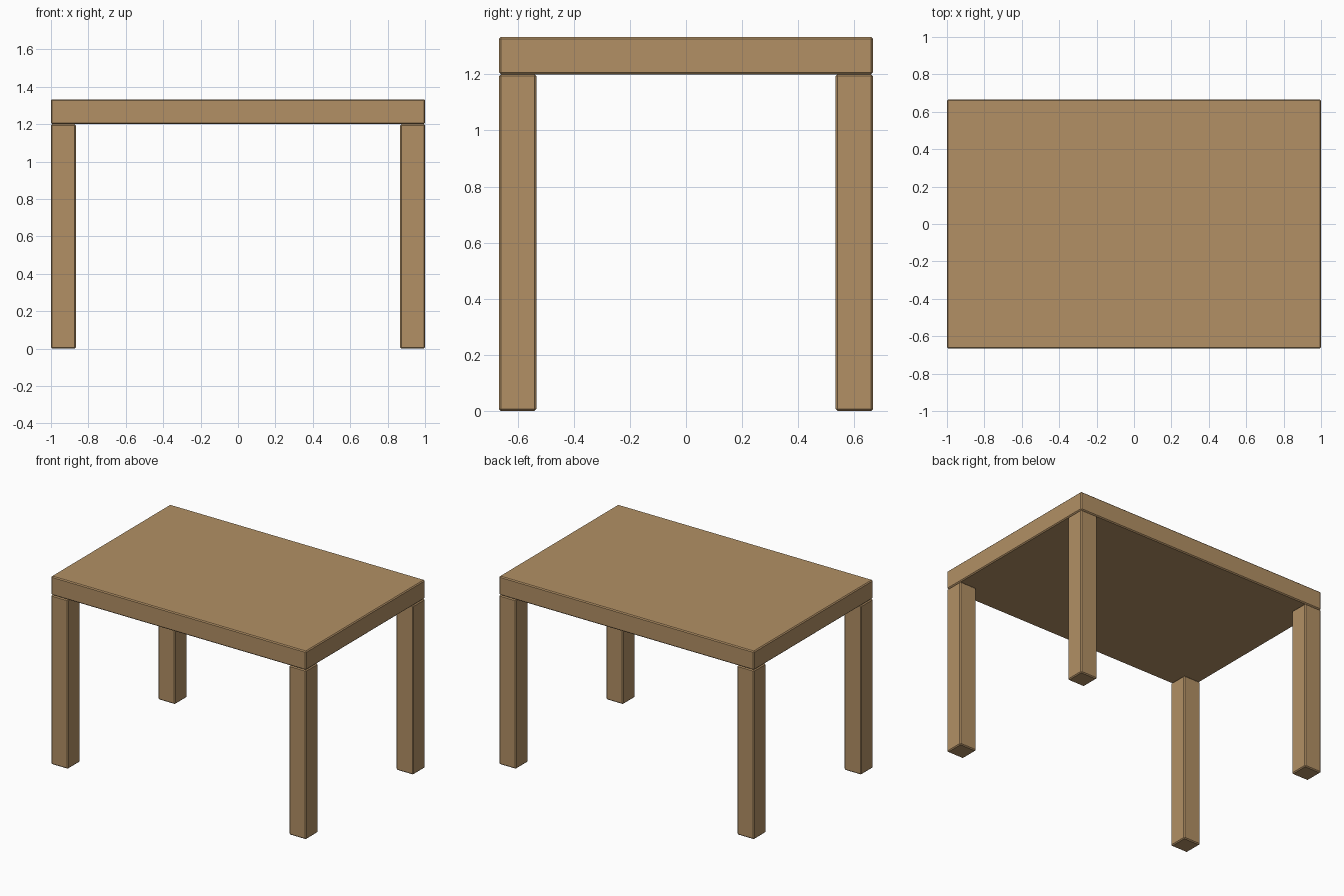
import bpy, bmesh

if "Cube" in bpy.data.objects:
    bpy.data.objects.remove(bpy.data.objects["Cube"])

wood = bpy.data.materials.new("light wood")
wood.diffuse_color = (0.445, 0.278, 0.129, 1)
wood.use_nodes = True
wood.node_tree.nodes["Principled BSDF"].inputs["Base Color"].default_value = wood.diffuse_color


def box(name, center, size, bevel=0.0067):
    """Box with narrow single-segment chamfers."""
    bm = bmesh.new()
    bmesh.ops.create_cube(bm, size=1)
    bmesh.ops.scale(bm, vec=size, verts=bm.verts)
    bmesh.ops.bevel(bm, geom=bm.edges[:], offset=bevel, segments=1,
                    affect='EDGES', profile=0.5)
    bmesh.ops.translate(bm, vec=center, verts=bm.verts)
    mesh = bpy.data.meshes.new(name)
    bm.to_mesh(mesh)
    bm.free()
    mesh.materials.append(wood)
    obj = bpy.data.objects.new(name, mesh)
    bpy.context.collection.objects.link(obj)
    return obj


LENGTH, DEPTH, HEIGHT, THICK = 2.0, 1.3333, 1.3333, 0.1333
leg_h = HEIGHT - THICK

# Table top
box("table_top", (0, 0, HEIGHT - THICK / 2), (LENGTH, DEPTH, THICK))

# Four square legs flush with the corners
for sx, side in ((-1, "left"), (1, "right")):
    for sy, end in ((-1, "front"), (1, "back")):
        box(f"{end}_{side}_leg",
            (sx * (LENGTH - THICK) / 2, sy * (DEPTH - THICK) / 2, leg_h / 2),
            (THICK, THICK, leg_h))
